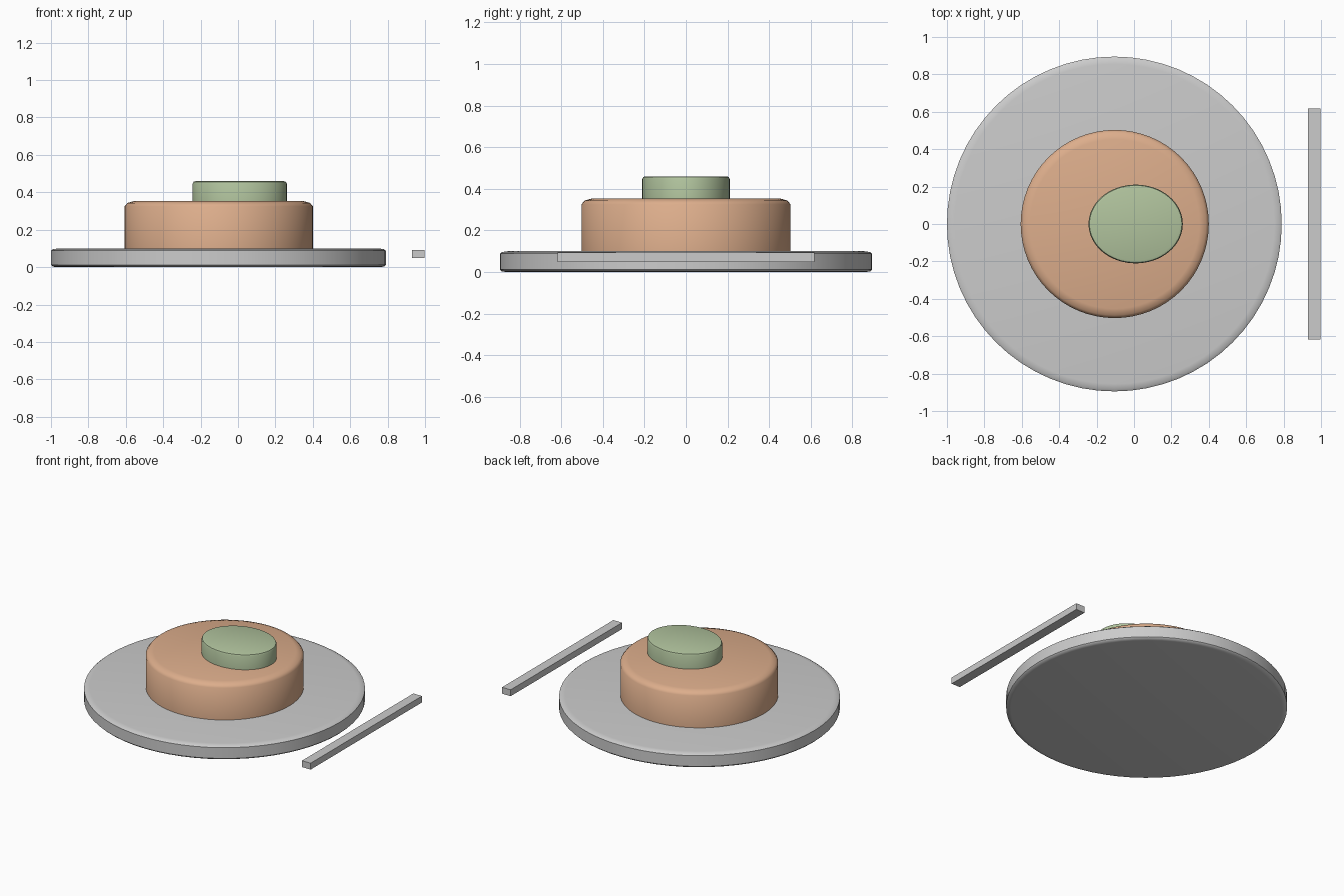
import bpy, bmesh, math

if "Cube" in bpy.data.objects:
    bpy.data.objects.remove(bpy.data.objects["Cube"])


def material(name, color):
    mat = bpy.data.materials.new(name)
    mat.diffuse_color = (*color, 1)
    mat.use_nodes = True
    mat.node_tree.nodes["Principled BSDF"].inputs["Base Color"].default_value = mat.diffuse_color
    return mat


def disc(name, profile, center_x, sides=64, scale_y=1.0, mat=None):
    """Closed round solid from an (radius, z) profile, bottom to top."""
    bm = bmesh.new()
    rings = []
    for r, z in profile:
        rings.append([bm.verts.new((r * math.cos(2 * math.pi * i / sides),
                                    r * scale_y * math.sin(2 * math.pi * i / sides), z))
                      for i in range(sides)])
    for low, high in zip(rings, rings[1:]):
        for i in range(sides):
            j = (i + 1) % sides
            bm.faces.new((low[i], low[j], high[j], high[i]))
    bm.faces.new(rings[0][::-1])
    bm.faces.new(rings[-1])
    mesh = bpy.data.meshes.new(name)
    bm.to_mesh(mesh)
    bm.free()
    obj = bpy.data.objects.new(name, mesh)
    obj.location.x = center_x
    bpy.context.collection.objects.link(obj)
    if mat:
        mesh.materials.append(mat)
    bpy.ops.object.select_all(action='DESELECT')
    obj.select_set(True)
    bpy.context.view_layer.objects.active = obj
    bpy.ops.object.shade_smooth_by_angle(angle=math.radians(40))
    return obj


# Plate with softened rim
disc("plate", [(0.865, 0), (0.886, 0.003), (0.895, 0.012), (0.895, 0.088),
               (0.884, 0.096), (0.855, 0.1)], -0.105)

# Main food portion
disc("main_portion", [(0.503, 0.09), (0.503, 0.325), (0.488, 0.343), (0.453, 0.353)],
     -0.103, mat=material("orange_brown", (0.72, 0.42, 0.26)))

# Oval garnish on top
disc("garnish", [(0.252, 0.34), (0.252, 0.446), (0.247, 0.456), (0.234, 0.46)],
     0.009, scale_y=0.835, mat=material("green", (0.44, 0.55, 0.34)))

# Utensil beside the plate
bpy.ops.mesh.primitive_cube_add(size=1, location=(0.964, 0, 0.07))
utensil = bpy.context.object
utensil.name = "utensil"
utensil.scale = (0.067, 1.236, 0.045)
